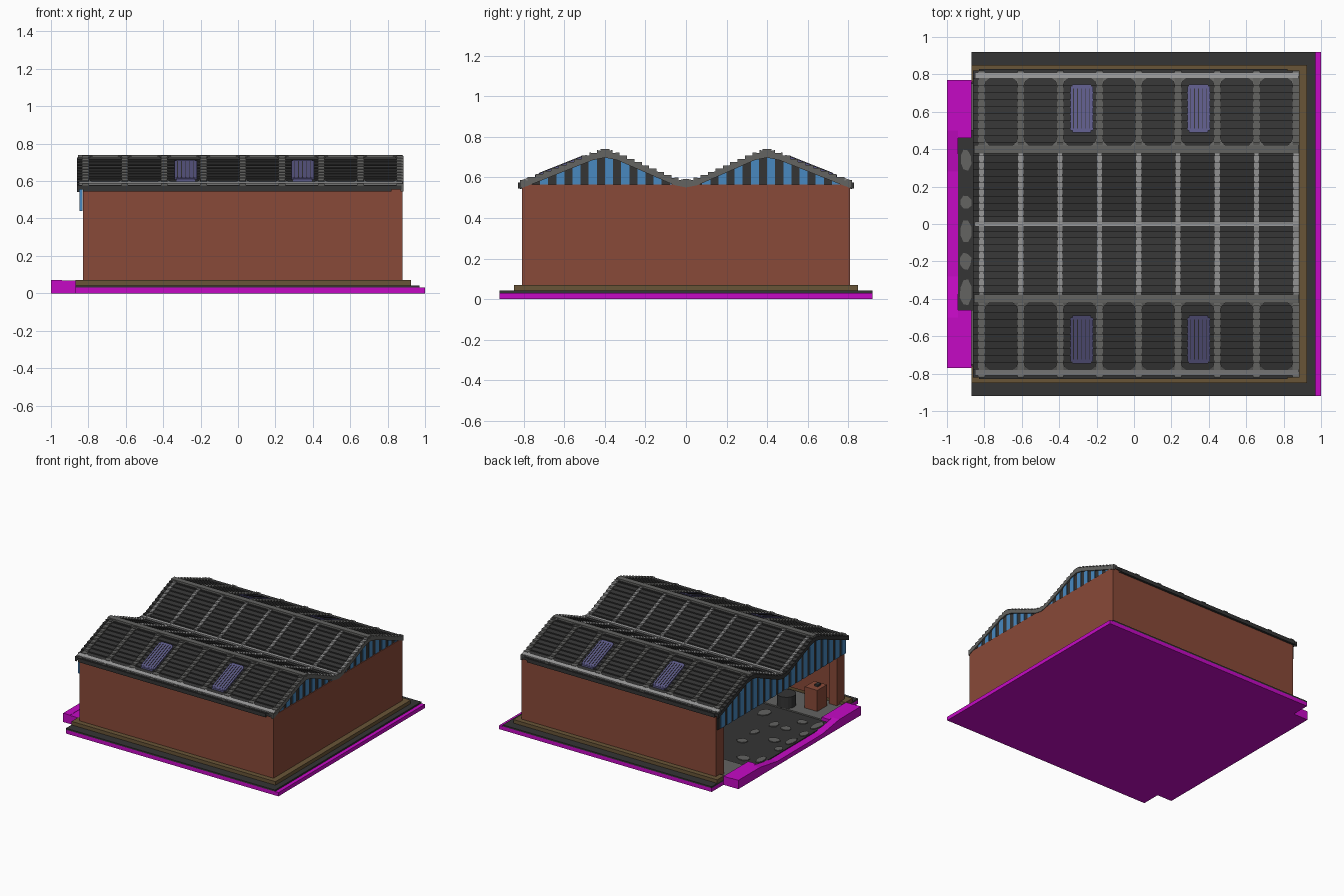
import bpy, bmesh, math, random
from mathutils import Matrix

cube = bpy.data.objects.get("Cube")
if cube:
    bpy.data.objects.remove(cube, do_unlink=True)
random.seed(4)


def material(name, r, g, b):
    m = bpy.data.materials.new(name)
    m.use_nodes = True
    m.diffuse_color = (r, g, b, 1)
    m.node_tree.nodes["Principled BSDF"].inputs["Base Color"].default_value = (r, g, b, 1)
    return m


MAGENTA = material("magenta", 0.56, 0.003, 0.56)
DARK = material("charcoal", 0.035, 0.035, 0.035)
BROWN = material("brown", 0.14, 0.09, 0.038)
BRICK = material("brick", 0.25, 0.068, 0.04)
BLUE = material("blue", 0.065, 0.25, 0.53)
GLASS = material("skylight violet", 0.105, 0.1, 0.24)
GREY = material("grey", 0.125, 0.125, 0.12)
LIGHT = material("light grey", 0.29, 0.29, 0.29)


def prism(bm, pts, x0, x1):
    """Extrude a y-z outline along x."""
    a = [bm.verts.new((x0, y, z)) for y, z in pts]
    b = [bm.verts.new((x1, y, z)) for y, z in pts]
    n = len(pts)
    bm.faces.new(a)
    bm.faces.new(b[::-1])
    for i in range(n):
        bm.faces.new((a[i], b[i], b[(i + 1) % n], a[(i + 1) % n]))


def box(bm, x0, x1, y0, y1, z0, z1):
    prism(bm, [(y0, z0), (y1, z0), (y1, z1), (y0, z1)], x0, x1)


def finish(name, bm, mat):
    bmesh.ops.recalc_face_normals(bm, faces=bm.faces)
    me = bpy.data.meshes.new(name)
    bm.to_mesh(me)
    bm.free()
    me.materials.append(mat)
    ob = bpy.data.objects.new(name, me)
    bpy.context.collection.objects.link(ob)
    return ob


def boxes(name, mat, *dims):
    bm = bmesh.new()
    for d in dims:
        box(bm, *d)
    return finish(name, bm, mat)


# Ground slabs, plinth and walls
boxes("ground_slab", MAGENTA, (-0.87, 1.0, -0.92, 0.92, 0, 0.03))
boxes("pavement", DARK, (-0.87, 0.97, -0.92, 0.92, 0.03, 0.042))
boxes("plinth", BROWN, (-0.87, 0.925, 0.76, 0.85, 0.042, 0.07),
      (-0.87, 0.925, -0.85, -0.76, 0.042, 0.07), (0.82, 0.925, -0.76, 0.76, 0.042, 0.07))
boxes("walls", BRICK, (-0.83, 0.88, 0.75, 0.81, 0.07, 0.565),
      (-0.83, 0.88, -0.81, -0.75, 0.07, 0.565), (0.82, 0.88, -0.75, 0.75, 0.07, 0.565),
      (-0.83, -0.76, 0.71, 0.75, 0.042, 0.565), (-0.83, -0.76, -0.75, -0.71, 0.042, 0.565))

# Kerb that dips in the middle for the driveway
bm = bmesh.new()
prism(bm, [(-0.77, 0), (0.77, 0), (0.77, 0.07), (0.5, 0.07), (0.28, 0.035),
           (-0.28, 0.035), (-0.5, 0.07), (-0.77, 0.07)], -1.0, -0.94)
box(bm, -0.94, -0.87, -0.77, 0.77, 0, 0.03)
for s in (-1, 1):
    box(bm, -0.94, -0.87, min(s * 0.46, s * 0.77), max(s * 0.46, s * 0.77), 0.03, 0.068)
finish("kerb", bm, MAGENTA)
boxes("driveway", DARK, (-0.94, -0.87, -0.46, 0.46, 0.03, 0.042))

# Concrete pads beside the driveway
boxes("floor_pads", GREY, (-0.87, -0.35, 0.5, 0.75, 0.042, 0.052),
      (-0.87, -0.35, -0.75, -0.46, 0.042, 0.052))

# Irregular paving stones
bm = bmesh.new()


def stone(cx, cy, rx, ry):
    ring = []
    for k in range(8):
        a = math.tau * (k + 0.5) / 8
        j = random.uniform(0.85, 1.1)
        ring.append((cx + rx * j * math.cos(a), cy + ry * j * math.sin(a)))
    lo = [bm.verts.new((x, y, 0.042)) for x, y in ring]
    hi = [bm.verts.new((x, y, 0.048)) for x, y in ring]
    bm.faces.new(hi)
    for k in range(8):
        bm.faces.new((lo[k], lo[(k + 1) % 8], hi[(k + 1) % 8], hi[k]))


for cy, ry in ((0.345, 0.06), (0.115, 0.04), (-0.04, 0.06), (-0.2, 0.05), (-0.365, 0.07)):
    stone(-0.9, cy, 0.032, ry)
for i in range(9):
    for j in range(5):
        if random.random() < 0.75:
            stone(-0.77 + i * 0.17 + random.uniform(-0.03, 0.03),
                  -0.36 + j * 0.18 + random.uniform(-0.03, 0.03),
                  random.uniform(0.03, 0.06), random.uniform(0.03, 0.06))
finish("paving_stones", bm, GREY)

# Things standing inside: a brick cabinet and a low drum
boxes("cabinet", BRICK, (-0.77, -0.66, -0.67, -0.55, 0.052, 0.22))
boxes("cabinet_top", DARK, (-0.74, -0.71, -0.64, -0.6, 0.22, 0.235))
bm = bmesh.new()
bmesh.ops.create_cone(bm, cap_ends=True, segments=16, radius1=0.07, radius2=0.07, depth=0.09,
                      matrix=Matrix.Translation((-0.52, -0.52, 0.097)))
finish("drum", bm, DARK)

# Roof section: two humps, given for half the width
SECTION = [(0, 0.573), (0.06, 0.585), (0.34, 0.708), (0.38, 0.72), (0.42, 0.72),
           (0.46, 0.708), (0.8, 0.573), (0.83, 0.563)]


def roof_z(y):
    a = min(abs(y), 0.83)
    for (y0, z0), (y1, z1) in zip(SECTION, SECTION[1:]):
        if a <= y1:
            return z0 + (z1 - z0) * (a - y0) / (y1 - y0)


def courses(a0, a1, rows, lap, lift=0.0):
    """Lapped rows from |y| = a0 (low end) to a1 (high end)."""
    pts = []
    for i in range(rows):
        p = a0 + (a1 - a0) * i / rows
        q = a0 + (a1 - a0) * (i + 1) / rows
        pts += [(p, roof_z(p) + lap + lift), (q, roof_z(q) + 0.002 + lift)]
    return pts


def slope(bm, x0, x1, a0, a1, s, lap, lift, under, rows=11):
    top = courses(a0, a1, rows, lap, lift)
    low = [(a, roof_z(a) - under) for a in (a1, a0 + (a1 - a0) * 0.85, a0 + (a1 - a0) * 0.15, a0)]
    prism(bm, [(s * y, z) for y, z in top + low], x0, x1)


def strip(bm, x0, x1, y0, y1, lift, under=0.01, n=8):
    """Smooth band that follows the roof section."""
    ys = [y0 + (y1 - y0) * i / n for i in range(n + 1)]
    prism(bm, [(y, roof_z(y) + lift) for y in ys]
          + [(y, roof_z(y) - under) for y in reversed(ys)], x0, x1)


# Lapped roofing
bm = bmesh.new()
for s in (-1, 1):
    slope(bm, -0.85, 0.875, 0.0, 0.4, s, 0.011, 0, 0.012)
    slope(bm, -0.85, 0.875, 0.82, 0.4, s, 0.011, 0, 0.012)
finish("roof_tiles", bm, DARK)

# Ribs running down the slopes
RIBS = [-0.815 + 0.21 * i for i in range(9)]
inner, outer = bmesh.new(), bmesh.new()
for x in RIBS:
    for s in (-1, 1):
        slope(inner, x - 0.014, x + 0.014, 0.0, 0.4, s, 0.017, 0.004, 0.012)
        slope(outer, x - 0.018, x + 0.018, 0.82, 0.4, s, 0.017, 0.004, 0.012)
finish("inner_ribs", inner, LIGHT)
finish("outer_ribs", outer, GREY)

# Ridge caps, verges, eaves bands and valley
bm = bmesh.new()
for s in (-1, 1):
    strip(bm, -0.855, 0.88, s * 0.4 - 0.022, s * 0.4 + 0.022, 0.02)
    for a0 in (0.0, 0.82):
        slope(bm, 0.868, 0.884, a0, 0.4, s, 0.014, 0.004, 0.022)
finish("ridges_and_verge", bm, GREY)
bm = bmesh.new()
for c in (-0.795, 0, 0.795):
    strip(bm, -0.85, 0.88, c - 0.014, c + 0.014, 0.018)
finish("eaves_and_valley_bands", bm, LIGHT)
bm = bmesh.new()
for s in (-1, 1):
    for a0 in (0.0, 0.82):
        slope(bm, -0.86, -0.848, a0, 0.4, s, 0.012, 0.0, 0.025)
finish("front_verge", bm, DARK)

# Gutters
boxes("gutters", DARK, *[(-0.83, 0.82, min(s * 0.81, s * 0.828), max(s * 0.81, s * 0.828),
                          0.545, 0.575) for s in (-1, 1)])

# Rounded panel corners where the ribs meet the caps
bm = bmesh.new()
for x in RIBS[:-1]:
    for s in (-1, 1):
        for a, d in ((0.42, 1), (0.782, -1)):
            for xe, e in ((x + 0.016, 1), (x + 0.194, -1)):
                tri = [(xe, a), (xe + e * 0.03, a), (xe + e * 0.01, a + d * 0.015),
                       (xe, a + d * 0.045)]
                bm.faces.new([bm.verts.new((px, s * py, roof_z(py) + 0.015)) for px, py in tri])
finish("corner_fillets", bm, GREY)

# Skylights with glazing bars
glass, bars = bmesh.new(), bmesh.new()
for cx in (-0.28, 0.345):
    for s in (-1, 1):
        strip(glass, cx - 0.06, cx + 0.06, s * 0.5, s * 0.735, 0.017)
        strip(glass, cx - 0.05, cx + 0.05, s * 0.49, s * 0.745, 0.016)
        for k in range(5):
            bx = cx - 0.044 + k * 0.022
            strip(bars, bx - 0.002, bx + 0.002, s * 0.51, s * 0.725, 0.02)
finish("skylights", glass, GLASS)
finish("skylight_bars", bars, DARK)


# Striped cladding under the roof at both ends
def cladding(name, x0, x1, base, blue_width):
    blue, dark = bmesh.new(), bmesh.new()
    n = 20
    for i in range(n):
        y0 = -0.8 + 0.08 * i
        mid = y0 + blue_width
        for b, ya, yb, inset in ((blue, y0, mid, 0), (dark, mid, y0 + 0.08, 0.004)):
            ym = (ya + yb) / 2
            prism(b, [(ya, base), (yb, base), (yb, roof_z(yb) - 0.004),
                      (ym, roof_z(ym) - 0.004), (ya, roof_z(ya) - 0.004)], x0 + inset, x1 - inset)
    finish(name + "_blue_panels", blue, BLUE)
    finish(name + "_dark_panels", dark, DARK)


cladding("back_gable", 0.85, 0.876, 0.56, 0.04)
cladding("entrance", -0.847, -0.831, 0.44, 0.05)
